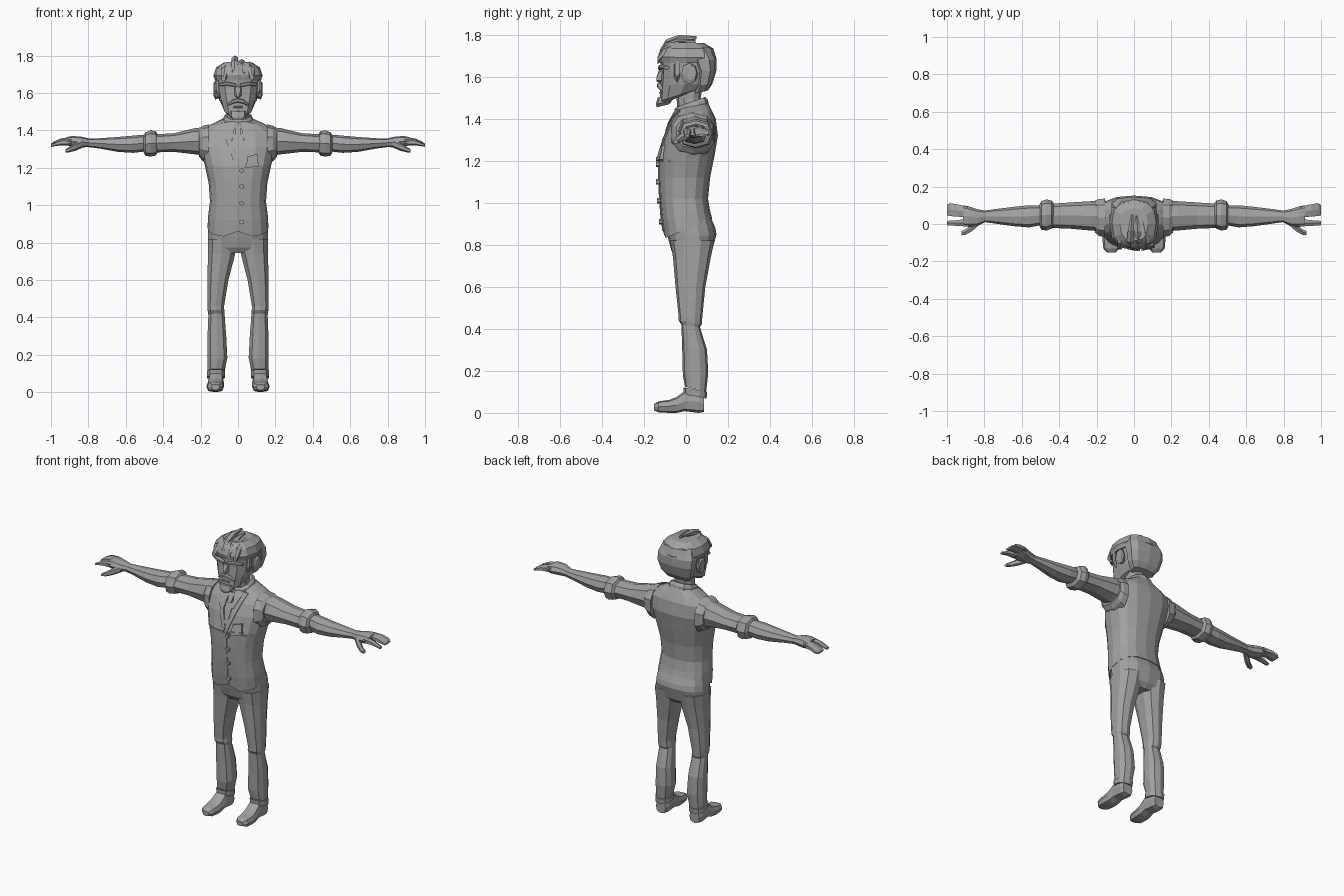
import bpy, bmesh, math
from mathutils import Vector
from mathutils.bvhtree import BVHTree

grey = bpy.data.materials.new("plain_grey")
grey.diffuse_color = (0.36, 0.36, 0.36, 1)


def finish(name, bm, mirror=False):
    bmesh.ops.recalc_face_normals(bm, faces=bm.faces)
    me = bpy.data.meshes.new(name)
    bm.to_mesh(me)
    bm.free()
    me.materials.append(grey)
    ob = bpy.data.objects.new(name, me)
    bpy.context.collection.objects.link(ob)
    if mirror:
        m = ob.modifiers.new("mirror", 'MIRROR')
        m.use_mirror_merge = False
    return ob


def oval(n, e):
    # unit superellipse, first point at the front
    pts = []
    for i in range(n):
        a = -math.pi / 2 + 2 * math.pi * i / n
        c, s = math.cos(a), math.sin(a)
        pts.append((math.copysign(abs(c) ** (2 / e), c) if abs(c) > 1e-6 else 0,
                    math.copysign(abs(s) ** (2 / e), s) if abs(s) > 1e-6 else 0))
    return pts


def loft(name, rings, mirror=False):
    bm = bmesh.new()
    rows = [[bm.verts.new(p) for p in r] for r in rings]
    n = len(rows[0])
    for a, b in zip(rows, rows[1:]):
        for i in range(n):
            bm.faces.new((a[i], a[(i + 1) % n], b[(i + 1) % n], b[i]))
    bm.faces.new(rows[0])
    bm.faces.new(rows[-1])
    return finish(name, bm, mirror)


def flat_rings(secs, n=12, e=2.5):
    # sections: centre x, half width, front y, back y, front z, back z
    return [[(cx + rx * u, (yf + yb) / 2 + (yb - yf) / 2 * v,
              (zf + zb) / 2 + (zb - zf) / 2 * v) for u, v in oval(n, e)]
            for cx, rx, yf, yb, zf, zb in secs]


def arm_rings(secs, n=8, e=2.4):
    # sections: x, front y, back y, low z, high z
    return [[(x, (y0 + y1) / 2 + (y1 - y0) / 2 * u, (z0 + z1) / 2 + (z1 - z0) / 2 * v)
             for u, v in oval(n, e)] for x, y0, y1, z0, z1 in secs]


def deep_rings(secs, n=8, e=3):
    # sections: y, centre x, half width, low z, high z
    return [[(cx + w * u, y, (z0 + z1) / 2 + (z1 - z0) / 2 * v)
             for u, v in oval(n, e)] for y, cx, w, z0, z1 in secs]


# vest body with pointed hem
body_rings = flat_rings([
    (0, .163, -.105, .125, .83, .925), (0, .160, -.117, .115, .92, .96),
    (0, .150, -.125, .105, 1.02, 1.02), (0, .157, -.13, .115, 1.12, 1.12),
    (0, .178, -.13, .135, 1.21, 1.22), (0, .203, -.105, .152, 1.31, 1.32),
    (0, .200, -.075, .142, 1.38, 1.40), (0, .150, -.05, .125, 1.425, 1.435),
    (0, .075, -.04, .105, 1.45, 1.475)], 16)
body_rings[0][0] = (0, -.108, .86)
vest = loft("vest", body_rings)

# neck and shirt collar
loft("neck", flat_rings([(0, .065, -.04, .085, 1.42, 1.42), (0, .058, -.045, .07, 1.5, 1.5),
                         (0, .06, -.05, .08, 1.56, 1.56)], 10))
loft("collar", flat_rings([(0, .088, -.055, .112, 1.42, 1.445), (0, .078, -.055, .105, 1.445, 1.49),
                           (0, .066, -.045, .092, 1.455, 1.505)], 10))

# front panels that follow the chest
vest.data.update()
skin = BVHTree.FromPolygons([v.co for v in vest.data.vertices],
                            [tuple(p.vertices) for p in vest.data.polygons])


def panel(name, left, right, lift=.008, segs=5, mirror=False):
    bm = bmesh.new()
    rows = []
    for k in range(segs + 1):
        row = []
        for a, b in (left, right):
            x, z = a[0] + (b[0] - a[0]) * k / segs, a[1] + (b[1] - a[1]) * k / segs
            hit = skin.ray_cast(Vector((x, -1, z)), Vector((0, 1, 0)))[0]
            y = hit.y if hit else -.05
            row += [bm.verts.new((x, y - lift, z)), bm.verts.new((x, y + .01, z))]
        rows.append([row[0], row[2], row[3], row[1]])
    for a, b in zip(rows, rows[1:]):
        for i in range(4):
            bm.faces.new((a[i], a[(i + 1) % 4], b[(i + 1) % 4], b[i]))
    bm.faces.new(rows[0])
    bm.faces.new(rows[-1])
    return finish(name, bm, mirror)


panel("lapel", ((0, 1.235), (.065, 1.44)), ((.012, 1.2), (.095, 1.435)), .008, 6, True)
panel("vest_overlap", ((-.002, .87), (-.002, 1.22)), ((.012, .865), (.012, 1.21)), .004)
panel("chest_seam", ((-.15, 1.195), (.15, 1.195)), ((-.15, 1.203), (.15, 1.203)), .004, 12)
panel("tie", ((-.008, 1.25), (-.028, 1.38)), ((.008, 1.25), (.028, 1.38)), .006, 3)
panel("tie_knot", ((-.012, 1.375), (-.02, 1.43)), ((.012, 1.375), (.02, 1.43)), .014, 2)
panel("collar_flap", ((.028, 1.345), (.015, 1.44)), ((.034, 1.345), (.075, 1.445)), .012, 3, True)
panel("pocket_square", ((.045, 1.215), (.05, 1.26)), ((.108, 1.22), (.105, 1.275)), .014, 2)
panel("pocket_rim", ((.04, 1.2), (.04, 1.218)), ((.112, 1.207), (.112, 1.225)), .018, 1)

# buttons
for i, z in enumerate((1.185, 1.1, 1.01, .91)):
    hit = skin.ray_cast(Vector((.02, -1, z)), Vector((0, 1, 0)))[0]
    bpy.ops.mesh.primitive_cylinder_add(vertices=6, radius=.013, depth=.024,
                                        location=(.02, hit.y - .004, z), rotation=(math.pi / 2, 0, 0))
    b = bpy.context.object
    b.name = "button_%d" % (i + 1)
    b.data.materials.append(grey)

# trousers
loft("trouser_seat", flat_rings([
    (0, .153, -.09, .11, .95, .95), (0, .162, -.095, .14, .88, .88),
    (0, .164, -.085, .145, .83, .85), (0, .163, -.07, .125, .775, .775),
    (0, .11, -.05, .10, .745, .745)], 14))
loft("trouser_leg", flat_rings([
    (.085, .079, -.075, .135, .82, .82), (.088, .076, -.062, .118, .74, .74),
    (.107, .058, -.05, .092, .6, .6), (.119, .046, -.035, .078, .46, .46),
    (.117, .046, -.035, .075, .44, .42), (.115, .045, -.022, .066, .42, .41),
    (.113, .052, -.018, .10, .3, .3), (.110, .055, -.015, .106, .18, .19),
    (.117, .047, -.005, .096, .125, .10)], 10), True)
loft("trouser_cuff", flat_rings([
    (.118, .051, -.012, .101, .122, .10), (.118, .049, -.01, .098, .09, .068)], 10), True)

# shoes
loft("shoe", deep_rings([
    (-.153, .12, .022, .012, .042), (-.13, .122, .042, .003, .055),
    (-.08, .122, .047, 0, .062), (-.045, .12, .045, 0, .075), (-.005, .118, .042, .008, .105),
    (.06, .118, .041, 0, .105), (.085, .118, .034, .005, .08)]), True)

# sleeves, forearms and hands
loft("armhole_rim", arm_rings([(.155, -.075, .14, 1.22, 1.432), (.188, -.068, .138, 1.235, 1.425),
                               (.208, -.05, .13, 1.26, 1.41)], 10), True)
loft("sleeve", arm_rings([
    (.15, -.04, .125, 1.26, 1.42), (.23, -.035, .122, 1.272, 1.412), (.34, -.025, .115, 1.285, 1.385),
    (.42, -.022, .11, 1.283, 1.38), (.49, -.022, .112, 1.28, 1.388)]), True)
loft("sleeve_cuff", arm_rings([
    (.425, -.012, .105, 1.29, 1.37), (.44, -.025, .125, 1.265, 1.395), (.468, -.035, .132, 1.26, 1.4),
    (.495, -.03, .122, 1.265, 1.39), (.505, -.01, .105, 1.285, 1.37)]), True)
loft("forearm", arm_rings([
    (.49, -.005, .1, 1.288, 1.378), (.56, -.018, .1, 1.28, 1.372), (.64, -.012, .092, 1.285, 1.365),
    (.74, .002, .08, 1.303, 1.358), (.81, .012, .07, 1.312, 1.355)]), True)
loft("palm", arm_rings([
    (.79, .012, .07, 1.312, 1.355), (.84, -.012, .08, 1.308, 1.367), (.885, -.015, .095, 1.312, 1.37),
    (.915, -.012, .1, 1.32, 1.364)]), True)
loft("fingers", arm_rings([
    (.89, .03, .097, 1.322, 1.366), (.95, .036, .11, 1.324, 1.356), (.985, .038, .116, 1.317, 1.34),
    (1.0, .042, .105, 1.317, 1.328)], 6), True)
loft("index_finger", arm_rings([
    (.89, -.014, .03, 1.32, 1.362), (.95, -.012, .022, 1.32, 1.35), (1.0, -.008, .018, 1.312, 1.326)], 6), True)
loft("thumb", arm_rings([
    (.825, -.005, .03, 1.31, 1.35), (.865, -.04, .004, 1.292, 1.335), (.9, -.06, -.026, 1.283, 1.313),
    (.922, -.062, -.036, 1.282, 1.3)], 6), True)

# head
loft("head", flat_rings([
    (0, .045, -.118, .02, 1.465, 1.53), (0, .078, -.125, .07, 1.485, 1.545),
    (0, .1, -.122, .11, 1.56, 1.57), (0, .112, -.118, .12, 1.62, 1.62),
    (0, .115, -.122, .12, 1.68, 1.68), (0, .09, -.1, .1, 1.74, 1.74)], 12, 2.8))
loft("nose", deep_rings([(-.108, 0, .022, 1.57, 1.65), (-.128, 0, .017, 1.572, 1.635),
                         (-.141, 0, .009, 1.578, 1.598)], 6), False)
loft("brow", arm_rings([(.012, -.134, -.105, 1.632, 1.65), (.06, -.131, -.1, 1.64, 1.66),
                        (.098, -.105, -.08, 1.636, 1.652)], 6), True)
loft("moustache", arm_rings([(0, -.14, -.11, 1.55, 1.572), (.03, -.137, -.108, 1.542, 1.565),
                             (.056, -.122, -.1, 1.53, 1.543)], 6), True)
loft("lower_lip", arm_rings([(-.025, -.13, -.11, 1.52, 1.53), (.025, -.13, -.11, 1.52, 1.53)], 6))
loft("chin_beard", flat_rings([(0, .03, -.14, -.08, 1.455, 1.47), (0, .047, -.143, -.07, 1.472, 1.482),
                               (0, .046, -.135, -.07, 1.502, 1.512)], 8))
loft("ear", arm_rings([(.095, -.01, .04, 1.575, 1.645), (.122, -.022, .055, 1.565, 1.665),
                       (.13, -.005, .05, 1.585, 1.655)], 8), True)

# hair
loft("back_hair", flat_rings([
    (0, .075, .04, .105, 1.52, 1.535), (0, .105, .045, .125, 1.56, 1.565),
    (0, .122, .045, .145, 1.63, 1.63), (0, .125, .02, .146, 1.68, 1.68),
    (0, .1, 0, .12, 1.74, 1.74)], 10, 2.8))
loft("hair_cap", flat_rings([
    (0, .122, -.128, .135, 1.668, 1.665), (0, .132, -.135, .145, 1.695, 1.69),
    (0, .118, -.12, .13, 1.735, 1.735), (0, .075, -.09, .085, 1.765, 1.762)], 12, 2.6))
loft("sideburn", arm_rings([(.095, -.06, -.025, 1.57, 1.68), (.118, -.055, -.028, 1.6, 1.68)], 6), True)
for name, x, h, y in (("left", -.07, 1.762, -.135), ("left_crest", -.018, 1.8, -.125),
                      ("right_crest", .022, 1.782, -.13), ("right", .068, 1.768, -.135)):
    loft("hair_lock_" + name, deep_rings([
        (y, x * 1.1, .012, h - .1, h - .072), (y + .03, x, .022, h - .075, h - .022),
        (y + .09, x * .9, .019, h - .045, h), (y + .175, x * .6, .007, h - .02, h - .006)], 6, 2.2))
